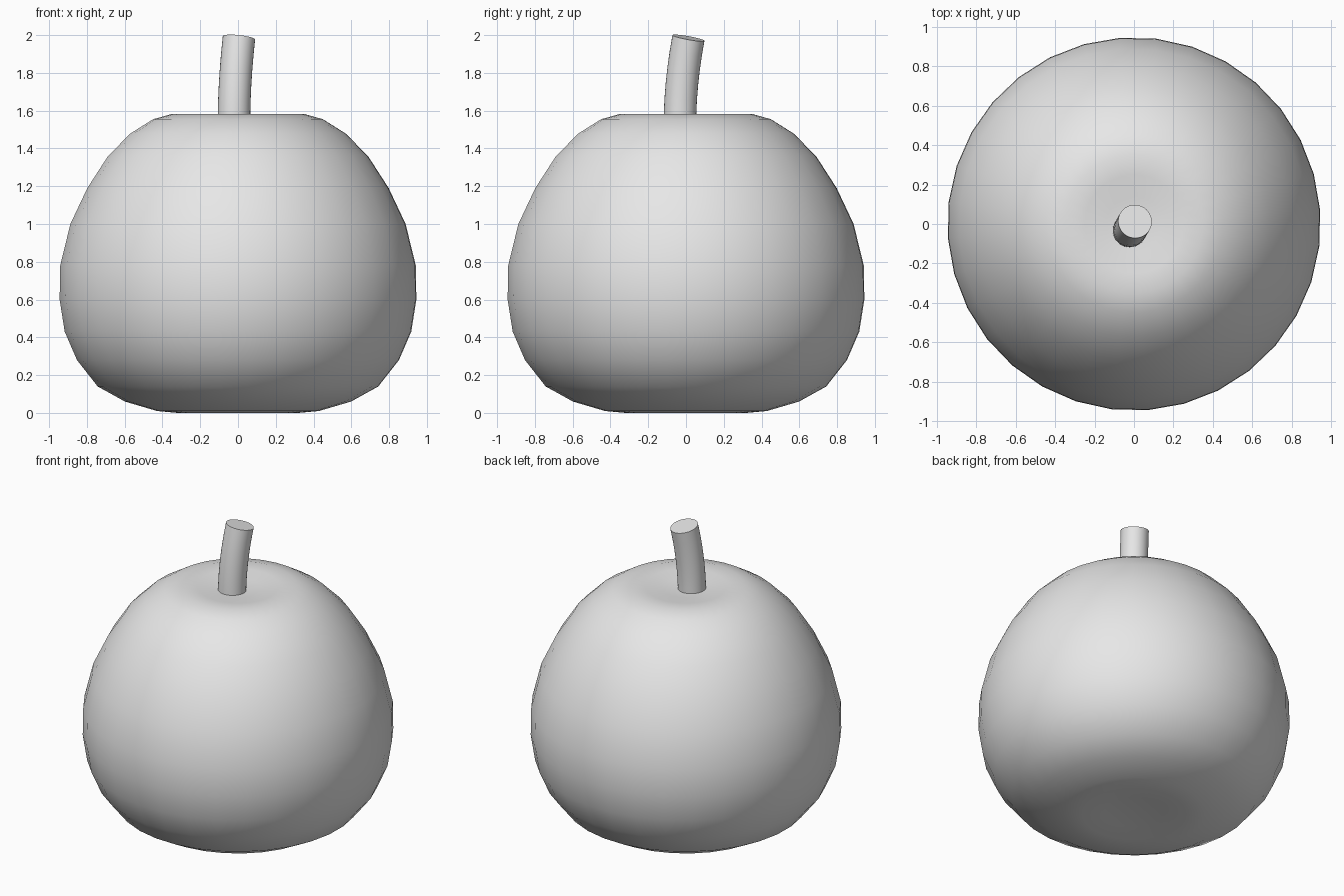
import bpy
import bmesh
import math
from mathutils import Vector

cube = bpy.data.objects.get("Cube")
if cube:
    bpy.data.objects.remove(cube, do_unlink=True)

GREY = (0.8, 0.8, 0.8, 1.0)
skin = bpy.data.materials.new("light_grey")
skin.use_nodes = True
skin.diffuse_color = GREY
skin.node_tree.nodes["Principled BSDF"].inputs["Base Color"].default_value = GREY


def loft(name, rings, sides, phase, tips=None):
    """Skin a stack of (centre, normal, radius) rings; close the ends flat or to tip points."""
    bm = bmesh.new()
    loops = []
    for centre, normal, radius in rings:
        turn = Vector((0, 0, 1)).rotation_difference(Vector(normal))
        loop = []
        for i in range(sides):
            a = phase + math.tau * i / sides
            spoke = Vector((math.cos(a), math.sin(a), 0)) * radius
            loop.append(bm.verts.new(Vector(centre) + turn @ spoke))
        loops.append(loop)
    for low, high in zip(loops, loops[1:]):
        for i in range(sides):
            j = (i + 1) % sides
            bm.faces.new((low[i], low[j], high[j], high[i]))
    for k, loop in enumerate((loops[0], loops[-1])):
        if tips:
            tip = bm.verts.new(tips[k])
            for i in range(sides):
                bm.faces.new((loop[i], loop[(i + 1) % sides], tip))
        else:
            bm.faces.new(loop)
    bmesh.ops.recalc_face_normals(bm, faces=bm.faces[:])
    mesh = bpy.data.meshes.new(name)
    bm.to_mesh(mesh)
    bm.free()
    mesh.materials.append(skin)
    obj = bpy.data.objects.new(name, mesh)
    bpy.context.collection.objects.link(obj)
    bpy.ops.object.select_all(action="DESELECT")
    obj.select_set(True)
    bpy.context.view_layer.objects.active = obj
    bpy.ops.object.shade_smooth_by_angle(angle=math.radians(50))
    return obj


# Fruit body: squat round profile with shallow dimples above and below
profile = [(0.18, 0.015), (0.32, 0.0), (0.43, 0.01), (0.6, 0.06), (0.745, 0.14),
           (0.855, 0.28), (0.92, 0.43), (0.947, 0.6), (0.944, 0.78), (0.89, 1.0),
           (0.8, 1.19), (0.69, 1.36), (0.57, 1.48), (0.45, 1.555), (0.35, 1.583),
           (0.25, 1.578), (0.14, 1.563)]
loft("fruit_body", [((0, 0, z), (0, 0, 1), r) for r, z in profile],
     32, math.radians(4.3), tips=((0, 0, 0.02), (0, 0, 1.555)))

# Stem: a tube that leans over gradually towards the top
stem_rings = []
STEPS = 6
for s in range(STEPS + 1):
    t = s / STEPS
    centre = (-0.022 + 0.027 * t * t, -0.033 + 0.046 * t * t, 1.5 + 0.485 * t)
    stem_rings.append((centre, (0.11 * t, 0.18 * t, 1), 0.086))
loft("stem", stem_rings, 32, 0)
